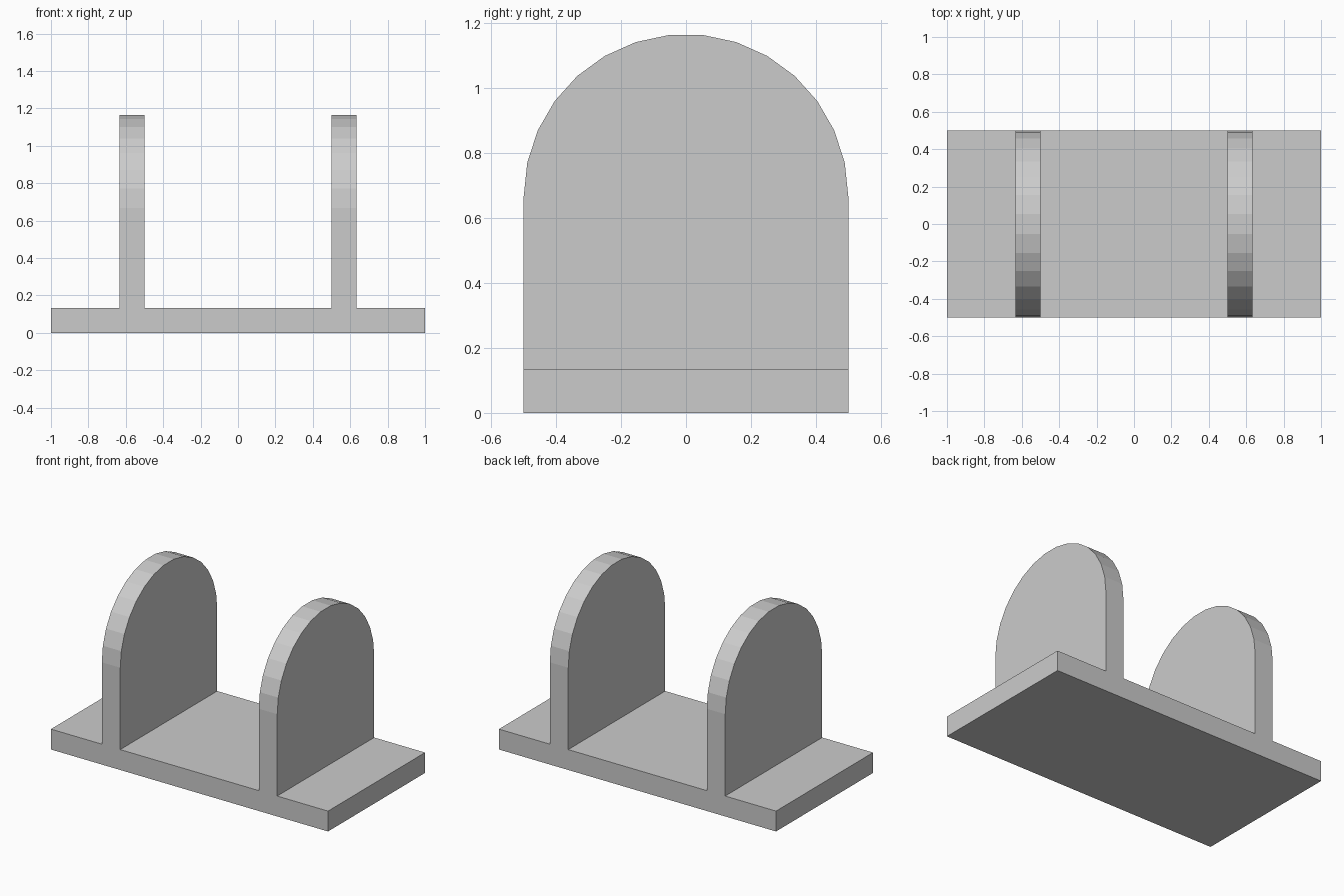
import bpy, bmesh
from math import sin, cos, pi
from mathutils import Vector

if "Cube" in bpy.data.objects:
    bpy.data.objects.remove(bpy.data.objects["Cube"])

BASE = 0.133       # base plate thickness
IN, OUT = 0.5, 0.633   # inner and outer x of each upright
R, CZ = 0.5, 0.667     # arch radius and centre height
SIDES = 15         # facets in the half circle


def prism(name, points, offset):
    """Extrude a closed profile by the offset vector."""
    bm = bmesh.new()
    face = bm.faces.new([bm.verts.new(p) for p in points])
    ext = bmesh.ops.extrude_face_region(bm, geom=[face])
    verts = [g for g in ext["geom"] if isinstance(g, bmesh.types.BMVert)]
    bmesh.ops.translate(bm, verts=verts, vec=Vector(offset))
    bmesh.ops.recalc_face_normals(bm, faces=bm.faces)
    mesh = bpy.data.meshes.new(name)
    bm.to_mesh(mesh)
    bm.free()
    obj = bpy.data.objects.new(name, mesh)
    bpy.context.collection.objects.link(obj)
    return obj


# Front profile: base plate with two uprights, mirrored about x = 0
half = [(1, 0), (1, BASE), (OUT, BASE), (OUT, 1.4), (IN, 1.4), (IN, BASE)]
front = half + [(-x, z) for x, z in reversed(half)]
bracket = prism("bracket", [(x, -0.7, z) for x, z in front], (0, 1.4, 0))

# Side profile: arch that rounds the tops and trims the depth
arc = [(R * cos(pi * i / SIDES), CZ + R * sin(pi * i / SIDES))
       for i in range(SIDES + 1)]
side = [(-R, -0.2), (R, -0.2)] + arc
cutter = prism("arch_cutter", [(-1.2, y, z) for y, z in side], (2.4, 0, 0))
cutter.hide_render = True

# Keep only what both profiles share
mod = bracket.modifiers.new("arch", 'BOOLEAN')
mod.operation = 'INTERSECT'
mod.solver = 'EXACT'
mod.object = cutter
bpy.context.view_layer.objects.active = bracket
bpy.ops.object.modifier_apply(modifier=mod.name)
bpy.data.objects.remove(cutter)
